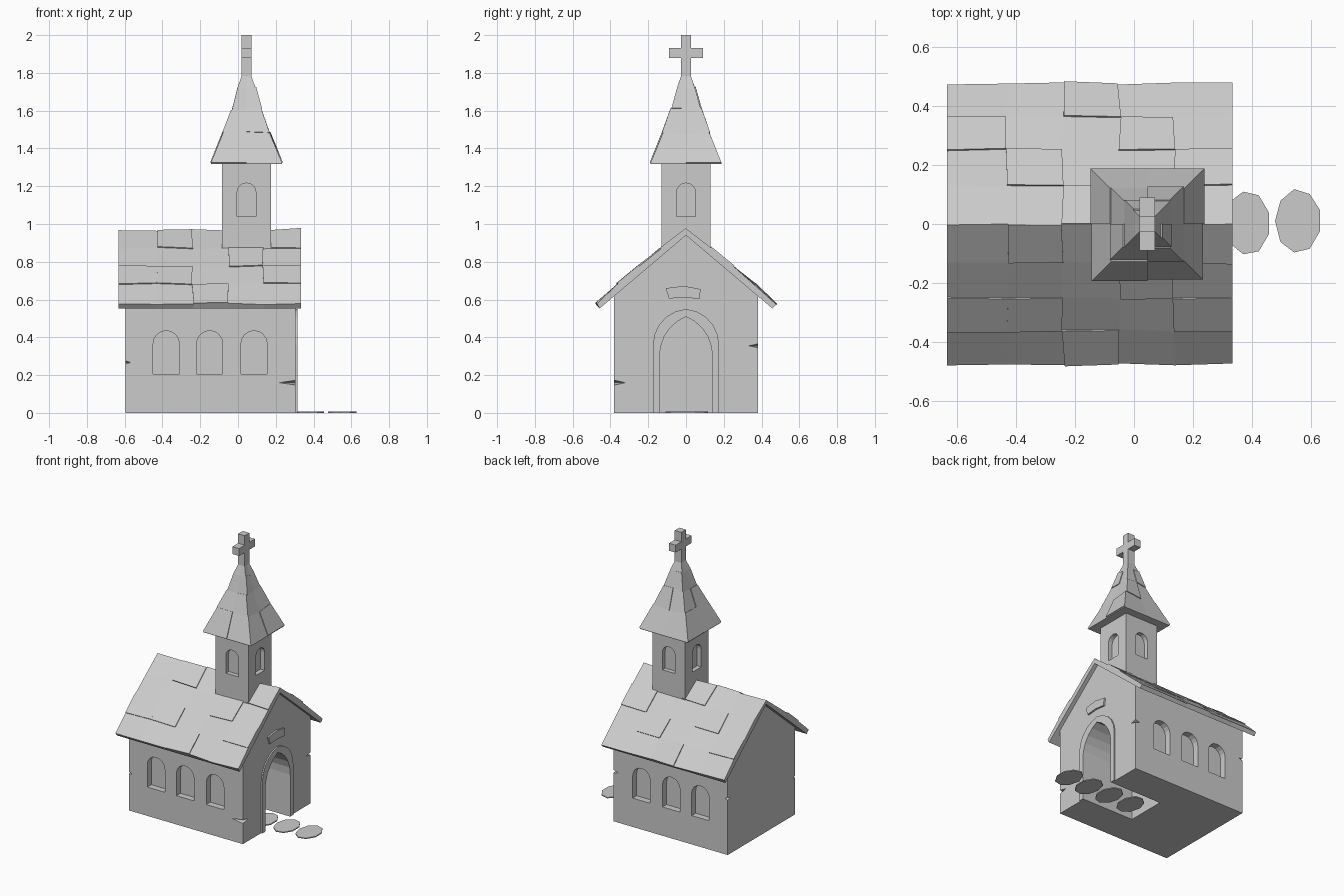
import bpy, bmesh, math, random
from mathutils import Vector

if "Cube" in bpy.data.objects:
    bpy.data.objects.remove(bpy.data.objects["Cube"])

random.seed(4)


def jit(a):
    return random.uniform(-a, a)


def finish(bm, name):
    bmesh.ops.recalc_face_normals(bm, faces=bm.faces)
    me = bpy.data.meshes.new(name)
    bm.to_mesh(me)
    bm.free()
    ob = bpy.data.objects.new(name, me)
    bpy.context.collection.objects.link(ob)
    return ob


def loft(bm, rings):
    """Skin closed rings and cap both ends; returns faces as [span][side]."""
    vs = [[bm.verts.new(p) for p in r] for r in rings]
    n = len(vs[0])
    spans = [[bm.faces.new((a[i], a[(i + 1) % n], b[(i + 1) % n], b[i])) for i in range(n)]
             for a, b in zip(vs, vs[1:])]
    bm.faces.new(vs[0])
    bm.faces.new(vs[-1])
    return spans


def prism(bm, pts, axis, a, b):
    """Extrude a 2D profile along x (profile in y,z), y (x,z) or z (x,y)."""
    put = {'x': lambda p, d: (d, p[0], p[1]),
           'y': lambda p, d: (p[0], d, p[1]),
           'z': lambda p, d: (p[0], p[1], d)}[axis]
    loft(bm, [[put(p, d) for p in pts] for d in (a, b)])


def box(x0, x1, z0, z1):
    return [(x0, z0), (x1, z0), (x1, z1), (x0, z1)]


def round_arch(c, w, z0, z1):
    s = z1 - w
    arc = [(c + w * math.cos(t * math.pi / 8), s + w * math.sin(t * math.pi / 8)) for t in range(9)]
    return [(c - w, z0), (c + w, z0)] + arc


def gothic_half(w, spring, apex, n=5):
    """Right half of a pointed arch, from spring line up to the apex."""
    h = apex - spring
    c = (h * h - w * w) / (2 * w)
    end = math.atan2(h, c)
    return [(-c + (w + c) * math.cos(end * i / n), spring + (w + c) * math.sin(end * i / n))
            for i in range(n + 1)]


def gothic(w, spring, apex, z0=0.0):
    half = [(w, z0)] + gothic_half(w, spring, apex)
    return half + [(-y, z) for y, z in half[-2::-1]]


def cut(ob, bm):
    cutter = finish(bm, "cutter")
    cutter.hide_render = True
    m = ob.modifiers.new("cut", 'BOOLEAN')
    m.operation = 'DIFFERENCE'
    m.solver = 'EXACT'
    m.object = cutter
    bpy.context.view_layer.objects.active = ob
    bpy.ops.object.modifier_apply(modifier=m.name)
    bpy.data.objects.remove(cutter)


def raise_faces(bm, faces, h):
    """Lift shingle panels slightly off the roof surface."""
    bmesh.ops.recalc_face_normals(bm, faces=bm.faces)
    for f in bmesh.ops.extrude_discrete_faces(bm, faces=faces)["faces"]:
        f.normal_update()
        bmesh.ops.translate(bm, vec=f.normal * h, verts=f.verts)


# Nave walls with gables
bm = bmesh.new()
prism(bm, [(-0.38, 0), (0.38, 0), (0.38, 0.62), (0, 0.945), (-0.38, 0.62)], 'x', -0.595, 0.305)
nave = finish(bm, "nave_walls")

# Window recesses, doorway passage and corner chips
bm = bmesh.new()
for c in (-0.38, -0.15, 0.085):
    for s in (-1, 1):
        prism(bm, round_arch(c, 0.069, 0.205, 0.435), 'y', s * 0.335, s * 0.45)
prism(bm, gothic(0.14, 0.30, 0.51, -0.05), 'x', -0.10, 0.40)
for sx, sy, z, lx, ly in ((1, -1, 0.16, 0.09, 0.06), (1, 1, 0.355, 0.04, 0.05),
                          (-1, -1, 0.267, 0.03, 0.03), (-1, 1, 0.4, 0.03, 0.03)):
    cx, cy = (0.305 if sx > 0 else -0.595), sy * 0.38
    tri = [(cx - sx * lx, cy + sy * 0.002), (cx + sx * 0.002, cy - sy * ly), (cx + sx * 0.05, cy + sy * 0.05)]
    mid = Vector((cx + sx * 0.02, cy + sy * 0.02, z))
    v = [bm.verts.new((*tri[0], z)), bm.verts.new((*tri[1], z)),
         bm.verts.new(mid + Vector((0, 0, 0.02))), bm.verts.new(mid - Vector((0, 0, 0.02)))]
    for f in ((0, 1, 2), (0, 3, 1), (0, 2, 3), (1, 3, 2)):
        bm.faces.new([v[i] for i in f])
cut(nave, bm)

# Pointed door surround
bm = bmesh.new()
inner, outer = gothic(0.14, 0.30, 0.51), gothic(0.175, 0.36, 0.55)
prism(bm, outer + inner[::-1], 'x', 0.25, 0.314)
finish(bm, "door_surround")

# Plaque above the door
bm = bmesh.new()
prism(bm, [(-0.09, 0.605), (-0.01, 0.612), (0.07, 0.603), (0.078, 0.655), (-0.01, 0.672), (-0.107, 0.66)],
      'x', 0.29, 0.317)
finish(bm, "door_plaque")

# Uneven shingled roof
bm = bmesh.new()
rows = [(0.475, 0.578), (0.36, 0.68), (0.25, 0.775), (0.13, 0.872)]
rings = []
for i, x in enumerate((-0.632, -0.43, -0.24, -0.05, 0.135, 0.333)):
    e = 0 if i in (0, 5) else 1
    top = [(-y, z) for y, z in rows] + [(0, 0.97 - 0.005 * e)] + rows[::-1]
    ring = [(x + jit(0.006) * e, y + jit(0.004), z + jit(0.005)) for y, z in top]
    ring += [(x, 0.457, 0.553), (x, 0, 0.94), (x, -0.457, 0.553)]
    rings.append(ring)
spans = loft(bm, rings)
raised = [spans[i][j] for i, j in ((0, 1), (1, 3), (2, 0), (3, 2), (4, 1), (4, 3), (1, 1),
                                   (0, 6), (1, 5), (2, 4), (3, 6), (4, 5), (2, 7))]
raise_faces(bm, raised, 0.006)
finish(bm, "nave_roof")

# Bell tower with arched recesses on four sides
TX = 0.045
bm = bmesh.new()
prism(bm, box(TX - 0.13, TX + 0.13, 0.85, 1.325), 'y', -0.13, 0.13)
tower = finish(bm, "bell_tower")
bm = bmesh.new()
for s in (-1, 1):
    prism(bm, round_arch(TX, 0.05, 1.04, 1.217), 'y', s * 0.098, s * 0.2)
    prism(bm, round_arch(0, 0.05, 1.04, 1.217), 'x', TX + s * 0.098, TX + s * 0.2)
cut(tower, bm)

# Shingled spire
bm = bmesh.new()
unit = [(-1, -1), (0, -1), (1, -1), (1, 0), (1, 1), (0, 1), (-1, 1), (-1, 0)]
rings = [[(TX + r * u, r * v, z + (jit(0.008) if 1.4 < z < 1.75 else 0)) for u, v in unit]
         for z, r in ((1.317, 0.187), (1.323, 0.188), (1.48, 0.122), (1.61, 0.077), (1.72, 0.046), (1.785, 0.025))]
spans = loft(bm, rings)
raise_faces(bm, [spans[i][j] for i, j in ((1, 0), (2, 1), (1, 3), (3, 2), (2, 4), (1, 6), (3, 5), (2, 7))], 0.005)
finish(bm, "spire")

# Cross on top
bm = bmesh.new()
a, b = 0.026, 0.09
prism(bm, [(-a, 1.76), (a, 1.76), (a, 1.88), (b, 1.88), (b, 1.933), (a, 1.933), (a, 2.0),
           (-a, 2.0), (-a, 1.933), (-b, 1.933), (-b, 1.88), (-a, 1.88)], 'x', TX - 0.026, TX + 0.026)
finish(bm, "spire_cross")

# Flat stepping stones leading through the doorway
for i, (x, y) in enumerate(((0.555, 0.01), (0.383, 0.003), (0.21, 0.0), (0.03, 0.0))):
    bm = bmesh.new()
    pts = []
    for k in range(9):
        t = (k + 0.5) * math.tau / 9
        pts.append((x + 0.078 * math.cos(t), y + (0.108 + jit(0.004)) * math.sin(t)))
    prism(bm, pts, 'z', 0.0, 0.007)
    finish(bm, f"stepping_stone_{i + 1}")
